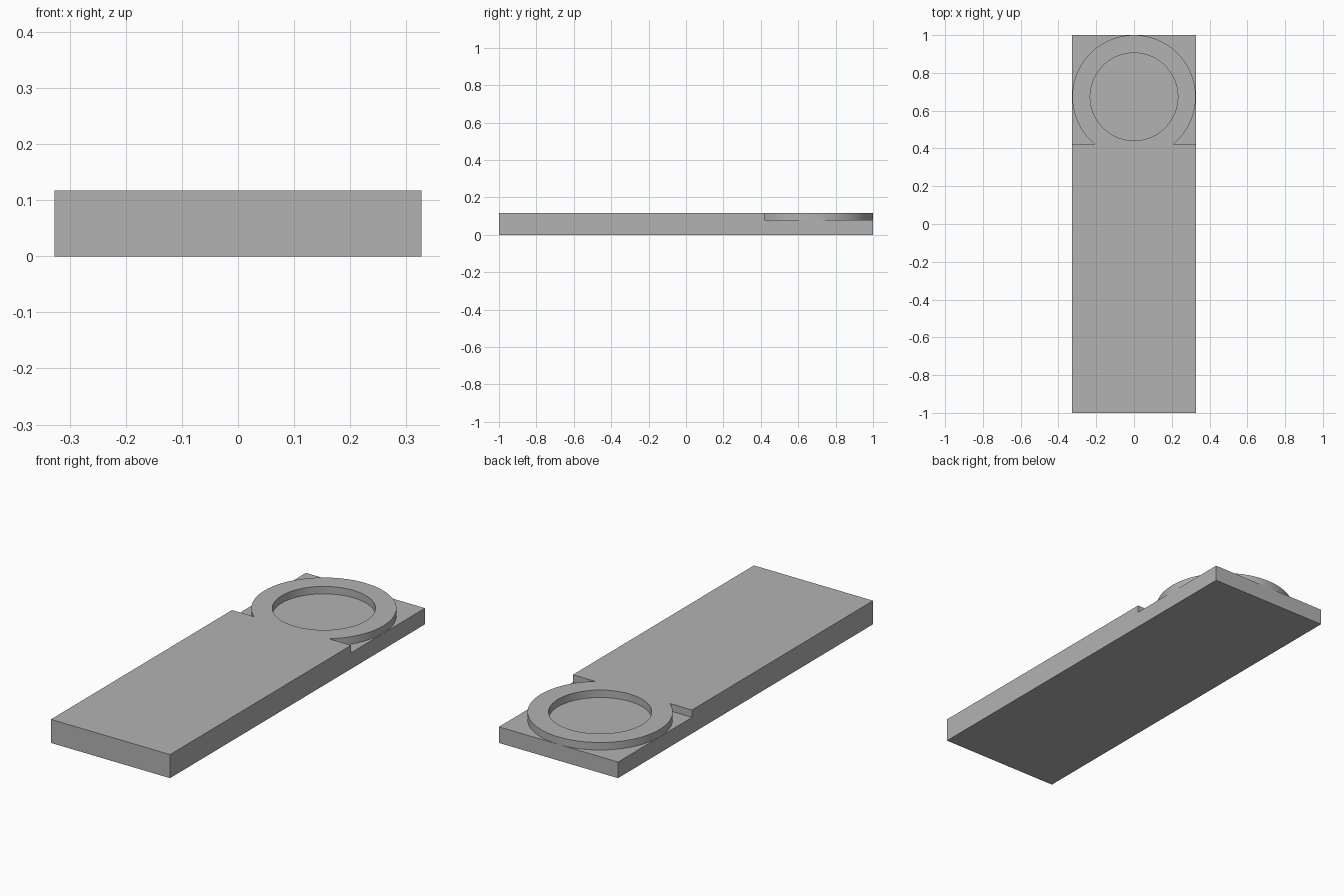
import bpy, bmesh
from math import asin, pi, cos, sin

cube = bpy.data.objects.get("Cube")
if cube:
    bpy.data.objects.remove(cube, do_unlink=True)

HALF_W, LENGTH, TOP, LEDGE = 0.327, 1.0, 0.117, 0.08
STEP_Y = 0.42                      # where the full-height slab ends
RING_R, HOLE_R = 0.3265, 0.232
RING_Y = LENGTH - RING_R
SEGMENTS = 64

grey = bpy.data.materials.new("mid grey")
grey.use_nodes = True
colour = (0.45, 0.45, 0.45, 1)
grey.diffuse_color = colour
grey.node_tree.nodes["Principled BSDF"].inputs["Base Color"].default_value = colour


def arc(radius, start):
    """Points of the right-hand arc, from the start angle round to the back."""
    pts = []
    for i in range(SEGMENTS + 1):
        a = start + (pi / 2 - start) * i / SEGMENTS
        pts.append((0 if i == SEGMENTS else radius * cos(a), RING_Y + radius * sin(a)))
    return pts


bm = bmesh.new()


def face(points):
    return bm.faces.new([bm.verts.new(p) for p in points])


def flat(outline, z):
    face([(x, y, z) for x, y in outline])


def wall(path, z0, z1):
    for (ax, ay), (bx, by) in zip(path, path[1:]):
        face([(ax, ay, z0), (bx, by, z0), (bx, by, z1), (ax, ay, z1)])


outer = arc(RING_R, asin((STEP_Y - RING_Y) / RING_R))
hole = [(0, RING_Y - HOLE_R)] + arc(HOLE_R, -pi / 2)[1:]
front = [(0, -LENGTH), (HALF_W, -LENGTH)]
back = [(HALF_W, LENGTH), (0, LENGTH)]
step = [(HALF_W, STEP_Y), outer[0]]

# Right half: underside, top with ring, rear ledge and recess floor
flat(list(reversed(front + back)), 0)
flat(front + [step[0]] + outer + hole[::-1], TOP)
flat([step[0]] + back + outer[::-1], LEDGE)
flat(hole, LEDGE)

# Upright walls
wall(front, 0, TOP)
wall(back, 0, LEDGE)
wall(step, LEDGE, TOP)
wall(outer, LEDGE, TOP)
wall(hole[::-1], LEDGE, TOP)
face([(HALF_W, -LENGTH, 0), (HALF_W, LENGTH, 0), (HALF_W, LENGTH, LEDGE),
      (HALF_W, STEP_Y, LEDGE), (HALF_W, STEP_Y, TOP), (HALF_W, -LENGTH, TOP)])

# Mirror to the other half and weld
half = bm.verts[:] + bm.edges[:] + bm.faces[:]
bmesh.ops.mirror(bm, geom=half, axis='X', merge_dist=0.00001)
bmesh.ops.remove_doubles(bm, verts=bm.verts[:], dist=0.0001)
bmesh.ops.recalc_face_normals(bm, faces=bm.faces[:])

mesh = bpy.data.meshes.new("plate_with_ring")
bm.to_mesh(mesh)
bm.free()
mesh.materials.append(grey)
plate = bpy.data.objects.new("plate_with_ring", mesh)
bpy.context.collection.objects.link(plate)

bpy.ops.object.select_all(action='DESELECT')
plate.select_set(True)
bpy.context.view_layer.objects.active = plate
bpy.ops.object.shade_smooth_by_angle(angle=pi / 6)
